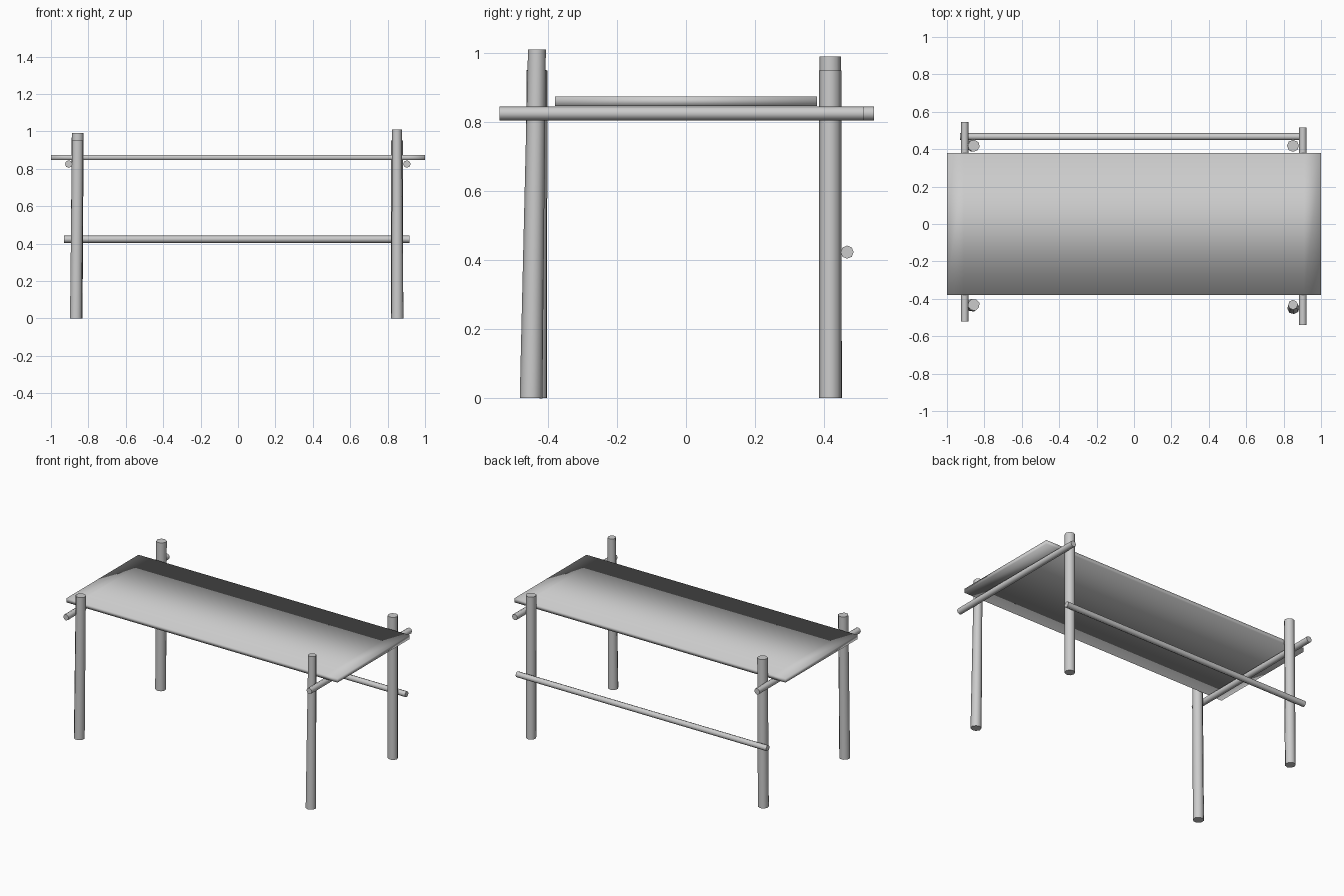
import bpy, bmesh, math
from mathutils import Vector

if "Cube" in bpy.data.objects:
    bpy.data.objects.remove(bpy.data.objects["Cube"])


def add_object(name, bm):
    mesh = bpy.data.meshes.new(name)
    bm.to_mesh(mesh)
    bm.free()
    obj = bpy.data.objects.new(name, mesh)
    bpy.context.collection.objects.link(obj)
    return obj


def pole(name, start, end, r_start, r_end, sides=8):
    """Tapered round pole between two points."""
    a, b = Vector(start), Vector(end)
    bm = bmesh.new()
    bmesh.ops.create_cone(bm, cap_ends=True, segments=sides, radius1=r_start,
                          radius2=r_end, depth=(b - a).length)
    obj = add_object(name, bm)
    obj.location = (a + b) / 2
    obj.rotation_euler = (b - a).to_track_quat('Z', 'Y').to_euler()
    bpy.ops.object.select_all(action='DESELECT')
    obj.select_set(True)
    bpy.context.view_layer.objects.active = obj
    bpy.ops.object.shade_smooth_by_angle(angle=math.radians(50))
    return obj


# Four slightly uneven posts
pole("front_left_post", (-0.866, -0.435, 0), (-0.857, -0.432, 0.95), 0.034, 0.032)
pole("front_right_post", (0.852, -0.449, 0), (0.85, -0.432, 1.01), 0.033, 0.026)
pole("back_left_post", (-0.864, 0.419, 0), (-0.857, 0.418, 0.99), 0.033, 0.032)
pole("back_right_post", (0.85, 0.418, 0), (0.85, 0.418, 0.95), 0.032, 0.032)

# Poles carrying the top at each end, and the rear brace
pole("left_support_pole", (-0.905, -0.52, 0.825), (-0.905, 0.545, 0.825), 0.02, 0.02)
pole("right_support_pole", (0.903, -0.54, 0.825), (0.903, 0.515, 0.825), 0.02, 0.02)
pole("rear_brace", (-0.93, 0.467, 0.423), (0.917, 0.467, 0.423), 0.019, 0.019)

# Soft-shaded slab top with a loop near each end
bm = bmesh.new()
bmesh.ops.create_cube(bm, size=1)
bmesh.ops.scale(bm, vec=(2, 0.76, 0.027), verts=bm.verts)
for x in (-0.91, 0.91):
    bmesh.ops.bisect_plane(bm, geom=bm.verts[:] + bm.edges[:] + bm.faces[:],
                           plane_co=(x, 0, 0), plane_no=(1, 0, 0))
for face in bm.faces:
    face.smooth = True
top = add_object("table_top", bm)
top.location.z = 0.86
